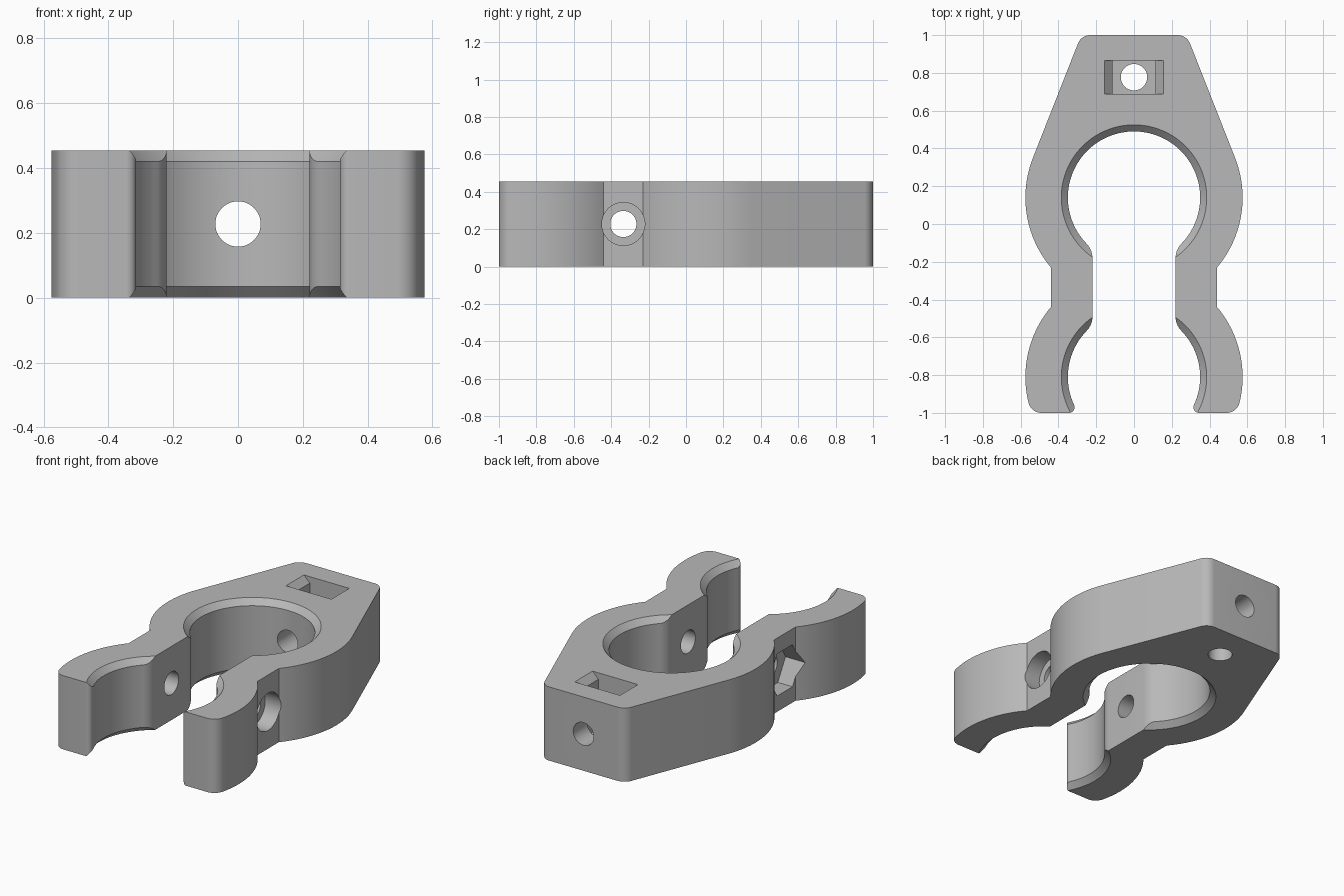
import bpy, bmesh
from math import radians, degrees, atan2, cos, sin, sqrt, pi
from mathutils import Matrix

cube = bpy.data.objects.get("Cube")
if cube:
    bpy.data.objects.remove(cube, do_unlink=True)

HEIGHT = 0.455
MID = HEIGHT / 2
RING_Y, JAW_Y = 0.14, -0.81       # centres of the closed ring and the front jaw
BORE, OUTER = 0.35, 0.575         # inner and outer radii
NECK_IN, NECK_OUT = 0.22, 0.44    # neck wall positions
HOLE = 0.07

grey = bpy.data.materials.new("plain grey")
grey.use_nodes = True
colour = (0.48, 0.48, 0.48, 1)
grey.diffuse_color = colour
grey.node_tree.nodes["Principled BSDF"].inputs["Base Color"].default_value = colour


def arc(cx, cy, r, a, b, n):
    """Points on an arc from angle a to angle b, in degrees."""
    steps = [radians(a + (b - a) * i / n) for i in range(n + 1)]
    return [(cx + r * cos(t), cy + r * sin(t)) for t in steps]


def prism(name, points, depth):
    """Extrude a flat outline upward from z = 0."""
    bm = bmesh.new()
    face = bm.faces.new([bm.verts.new((x, y, 0)) for x, y in points])
    top = bmesh.ops.extrude_face_region(bm, geom=[face])["geom"]
    verts = [v for v in top if isinstance(v, bmesh.types.BMVert)]
    bmesh.ops.translate(bm, verts=verts, vec=(0, 0, depth))
    bmesh.ops.recalc_face_normals(bm, faces=bm.faces)
    mesh = bpy.data.meshes.new(name)
    bm.to_mesh(mesh)
    bm.free()
    obj = bpy.data.objects.new(name, mesh)
    bpy.context.collection.objects.link(obj)
    mesh.materials.append(grey)
    return obj


def cone(name, r1, r2, depth, sides, matrix):
    """Cone or cylinder centred on its matrix."""
    mesh = bpy.data.meshes.new(name)
    bm = bmesh.new()
    bmesh.ops.create_cone(bm, cap_ends=True, segments=sides, radius1=r1,
                          radius2=r2, depth=depth, matrix=matrix)
    bm.to_mesh(mesh)
    bm.free()
    obj = bpy.data.objects.new(name, mesh)
    bpy.context.collection.objects.link(obj)
    mesh.materials.append(grey)
    return obj


def cut(body, cutter):
    """Subtract a cutter, then discard it."""
    mod = body.modifiers.new("cut", 'BOOLEAN')
    mod.operation = 'DIFFERENCE'
    mod.solver = 'EXACT'
    mod.object = cutter
    cutter.hide_render = True
    bpy.context.view_layer.objects.active = body
    bpy.ops.object.modifier_apply(modifier=mod.name)
    bpy.data.objects.remove(cutter, do_unlink=True)


# Half outline, walked from the back centre round the outside to the bore
slope = 21.5
corner_r = 0.07
corner_y = 1 - corner_r
corner_x = (OUTER - corner_r - (corner_y - RING_Y) * sin(radians(slope))) / cos(radians(slope))
neck_a = degrees(atan2(sqrt(OUTER**2 - NECK_OUT**2), NECK_OUT))
heel_y = -1 + corner_r
heel_x = sqrt((OUTER - corner_r)**2 - (heel_y - JAW_Y)**2)
heel_a = degrees(atan2(heel_y - JAW_Y, heel_x))
tip_r = 0.03
tip_y = -1 + tip_r
tip_x = sqrt((BORE + tip_r)**2 - (tip_y - JAW_Y)**2)
tip_a = degrees(atan2(tip_y - JAW_Y, tip_x))
lip_r = 0.109
lip_x = NECK_IN + lip_r
lip_dy = sqrt((BORE + lip_r)**2 - lip_x**2)
lip_a = degrees(atan2(lip_dy, lip_x))

half = arc(corner_x, corner_y, corner_r, 90, slope, 10)
half += arc(0, RING_Y, OUTER, slope, -neck_a, 28)
half += arc(0, JAW_Y, OUTER, neck_a, heel_a, 24)
half += arc(heel_x, heel_y, corner_r, heel_a, -90, 10)[1:]
half += arc(tip_x, tip_y, tip_r, 270, 180 + tip_a, 10)
half += arc(0, JAW_Y, BORE, tip_a, lip_a, 32)[1:]
half += arc(lip_x, JAW_Y + lip_dy, lip_r, 180 + lip_a, 180, 10)[1:]
half += arc(lip_x, RING_Y - lip_dy, lip_r, 180, 180 - lip_a, 10)
half += arc(0, RING_Y, BORE, -lip_a, 90, 48)[1:]
outline = half + [(-x, y) for x, y in reversed(half[:-1])]
clamp = prism("clamp_body", outline, HEIGHT)

# Bevelled rims of the ring and jaw, above and below
rim, reach = 0.035, 0.05
for y in (RING_Y, JAW_Y):
    for side in (1, -1):
        r_in, r_out = BORE - reach, BORE + rim + reach
        length = r_out - r_in
        z = MID + side * (MID - rim - reach + length / 2)
        radii = (r_in, r_out) if side > 0 else (r_out, r_in)
        cut(clamp, cone("rim_cutter", *radii, length, 128, Matrix.Translation((0, y, z))))

# Nut slot with sloped lead-in at the back
SLOT_Y, SLOT_W = 0.777, 0.175
FLOOR = 0.11
slot = [(0.115, FLOOR), (0.115, HEIGHT - 0.04), (0.155, HEIGHT), (0.155, HEIGHT + 0.1)]
slot += [(-x, z) for x, z in reversed(slot)]
slot_cutter = prism("slot_cutter", slot, SLOT_W)
slot_cutter.data.transform(Matrix.Translation((0, SLOT_Y + SLOT_W / 2, 0)) @ Matrix.Rotation(pi / 2, 4, 'X'))
cut(clamp, slot_cutter)

# Bolt holes: vertical, lengthwise and across the neck
along_x = Matrix.Rotation(pi / 2, 4, 'Y')
NECK_Y = (RING_Y + JAW_Y) / 2
cut(clamp, cone("drain_cutter", HOLE, HOLE, 0.4, 48, Matrix.Translation((0, SLOT_Y, 0))))
cut(clamp, cone("back_hole_cutter", HOLE, HOLE, 0.9, 48,
                Matrix.Translation((0, 0.75, MID)) @ Matrix.Rotation(pi / 2, 4, 'X')))
cut(clamp, cone("neck_hole_cutter", HOLE, HOLE, 1.6, 48,
                Matrix.Translation((0, NECK_Y, MID)) @ along_x))

# Round bolt head recess on the left arm, hexagonal nut recess on the right
SEAT = 0.34
cut(clamp, cone("head_cutter", 0.115, 0.115, 0.4, 64,
                Matrix.Translation((SEAT + 0.2, NECK_Y, MID)) @ along_x))
cut(clamp, cone("nut_cutter", 0.15, 0.15, 0.4, 6,
                Matrix.Translation((-SEAT - 0.2, NECK_Y, MID)) @ along_x))

# Smooth curved walls, keep crisp edges
for o in bpy.context.selected_objects:
    o.select_set(False)
clamp.select_set(True)
bpy.context.view_layer.objects.active = clamp
bpy.ops.object.shade_smooth_by_angle(angle=radians(25))
